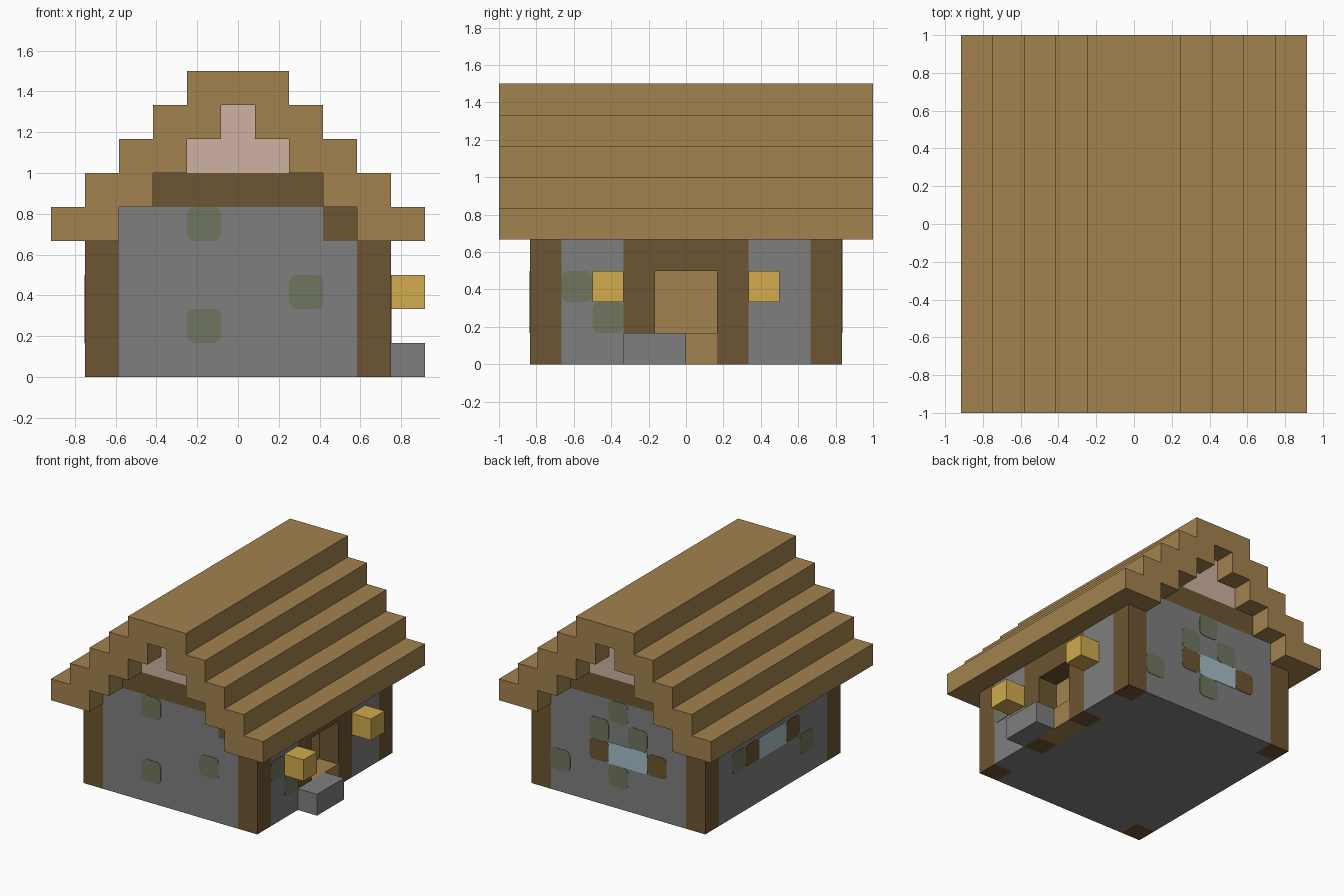
import bpy, bmesh, math

U = 1 / 6          # one building block
T = 0.02           # plate thickness in blocks

cube = bpy.data.objects.get("Cube")
if cube:
    bpy.data.objects.remove(cube, do_unlink=True)


def material(name, r, g, b):
    col = [(c / 255 / 12.92 if c < 11 else ((c / 255 + 0.055) / 1.055) ** 2.4) for c in (r, g, b)] + [1]
    m = bpy.data.materials.new(name)
    m.use_nodes = True
    m.diffuse_color = col
    m.node_tree.nodes["Principled BSDF"].inputs["Base Color"].default_value = col
    return m


PLANK = material("light_planks", 162, 130, 78)
TIMBER = material("dark_timber", 109, 85, 50)
STONE = material("grey_stone", 127, 127, 127)
MOSS = material("mossy_stone", 110, 118, 94)
PLASTER = material("pink_plaster", 207, 177, 162)
GLOW = material("lantern_yellow", 209, 171, 78)
GLASS = material("pale_blue_glass", 165, 190, 200)


def prism(name, pts, axis, lo, hi, mat):
    """Extrude a 2D outline (in blocks) along axis 0, 1 or 2."""
    def place(p, d):
        co = list(p)
        co.insert(axis, d)
        return [c * U for c in co]
    bm = bmesh.new()
    a = [bm.verts.new(place(p, lo)) for p in pts]
    b = [bm.verts.new(place(p, hi)) for p in pts]
    bm.faces.new(a)
    bm.faces.new(b)
    for i in range(len(pts)):
        j = (i + 1) % len(pts)
        bm.faces.new((a[i], a[j], b[j], b[i]))
    bmesh.ops.recalc_face_normals(bm, faces=bm.faces)
    me = bpy.data.meshes.new(name)
    bm.to_mesh(me)
    bm.free()
    me.materials.append(mat)
    ob = bpy.data.objects.new(name, me)
    bpy.context.collection.objects.link(ob)
    return ob


def box(name, x, y, z, mat):
    return prism(name, [(x[0], y[0]), (x[1], y[0]), (x[1], y[1]), (x[0], y[1])], 2, z[0], z[1], mat)


def patch(name, axis, face, u, z, mat, width=1, r=0.22):
    """Thin plate on a wall, with rounded corners when r > 0."""
    pts = []
    for k, (cu, cz) in enumerate([(width - r, 1 - r), (r, 1 - r), (r, r), (width - r, r)]):
        for s in range(4 if r else 1):
            t = math.radians(90 * k + 30 * s)
            pts.append((u + cu + r * math.cos(t), z + cz + r * math.sin(t)))
    prism(name, pts, axis, face, face + math.copysign(T, face), mat)


# Stone walls: plan leaves room for corner posts and the doorway
plan = [(3.5, -5), (3.5, -4), (4.5, -4), (4.5, -2), (3.5, -2), (3.5, 2), (4.5, 2), (4.5, 4),
        (3.5, 4), (3.5, 5), (-3.5, 5), (-3.5, 4), (-4.5, 4), (-4.5, -4), (-3.5, -4), (-3.5, -5)]
prism("stone_walls", plan, 2, 0, 4, STONE)
box("upper_wall", (-3.5, 3.5), (-5, 5), (4, 5), STONE)

# Gable ends
box("gable_beam", (-2.5, 2.5), (-5, 5), (5, 6), TIMBER)
box("gable_lower", (-1.5, 1.5), (-5, 5), (6, 7), PLASTER)
box("gable_peak", (-0.5, 0.5), (-5, 5), (7, 8), PLASTER)
patch("beam_end", 1, -5, 2.5, 4, TIMBER, r=0)

# Corner posts
for sx, side in ((-4.5, "right"), (3.5, "left")):
    for sy, end in ((-5, "front"), (4, "back")):
        box(f"corner_post_{end}_{side}", (sx, sx + 1), (sy, sy + 1), (0, 4), TIMBER)

# Stepped roof
outer = []
for i in range(5):
    outer += [(5.5 - i, 4 + i), (5.5 - i, 5 + i)]
inner = []
for i in range(4):
    inner += [(3.5 - i, 4 + i), (3.5 - i, 5 + i)]
half = inner[::-1]
outline = outer + [(-x, z) for x, z in outer[::-1]] + [(-x, z) for x, z in inner] + half
prism("stepped_roof", outline, 1, -6, 6, PLANK)

# Recessed doorway with step and lanterns
for y, side in ((-2, "front"), (1, "back")):
    box(f"door_jamb_{side}", (3.5, 4.5), (y, y + 1), (0, 4), TIMBER)
box("door_lintel", (3.5, 4.5), (-1, 1), (3, 4), TIMBER)
box("door_sill", (3.5, 4.5), (-1, 1), (0, 1), PLANK)
box("door", (3.5, 3.5 + T), (-1, 1), (1, 3), PLANK)
box("door_step", (4.5, 5.5), (-2, 0), (0, 1), STONE)
for y, side in ((-3, "front"), (2, "back")):
    box(f"lantern_{side}", (4.5, 5.5), (y, y + 1), (2, 3), GLOW)

# Windows with shutters on the back and right walls
for axis, face, u, wall in ((1, 5, -1.5, "back"), (0, -4.5, -1, "right")):
    patch(f"window_{wall}", axis, face, u, 2, GLASS, width=2, r=0)
    for k, du in enumerate((-1, 2)):
        patch(f"shutter_{wall}_{k}", axis, face, u + du, 2, TIMBER)

# Moss patches: axis, wall position, offset along the wall, height
moss = {
    "front": (1, -5, [(-1.5, 4), (-1.5, 1), (1.5, 2)]),
    "left": (0, 4.5, [(-4, 2), (-3, 1)]),
    "back": (1, 5, [(0.5, 3), (-0.5, 4), (-1.5, 3), (2.5, 1), (-0.5, 1)]),
    "right": (0, -4.5, [(2, 2), (-3, 1)]),
}
for wall, (axis, face, spots) in moss.items():
    for k, (u, z) in enumerate(spots):
        patch(f"moss_{wall}_{k}", axis, face, u, z, MOSS)
